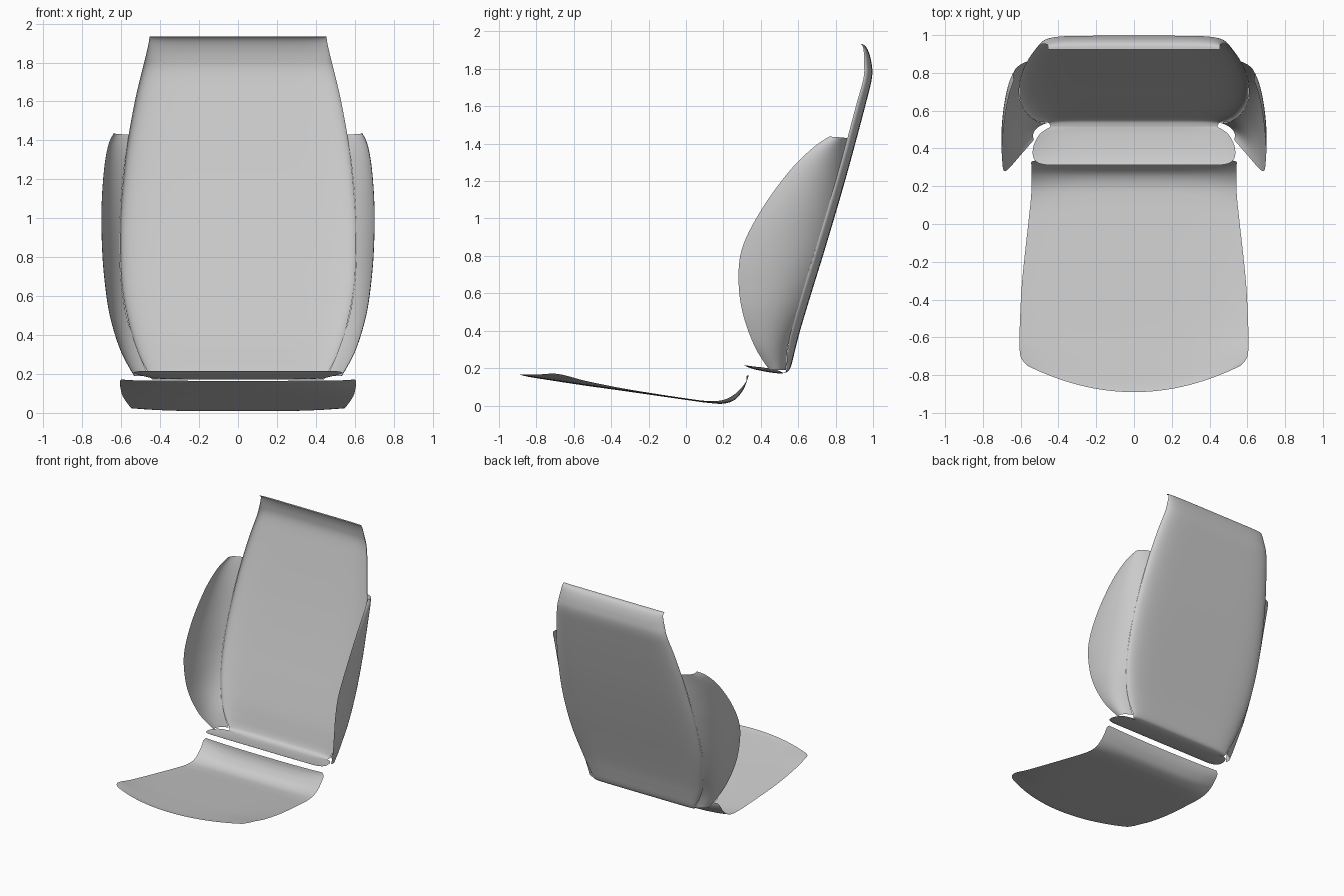
import bpy, math


def spline(rows, t):
    """Catmull-Rom sample of a list of tuples, t in 0..1."""
    f = t * (len(rows) - 1)
    i = min(int(f), len(rows) - 2)
    f -= i
    a, b, c, d = (rows[max(0, min(len(rows) - 1, k))] for k in range(i - 1, i + 3))
    return [0.5 * (2 * q + (r - p) * f + (2 * p - 5 * q + 4 * r - s) * f * f
                   + (3 * q - p - 3 * r + s) * f ** 3) for p, q, r, s in zip(a, b, c, d)]


def surface(name, fn, nu, nv, flip=False):
    """Smooth grid surface from fn(u, v), with u and v in 0..1."""
    verts = [fn(i / nu, j / nv) for j in range(nv + 1) for i in range(nu + 1)]
    faces = []
    for j in range(nv):
        for i in range(nu):
            a = j * (nu + 1) + i
            f = (a, a + 1, a + nu + 2, a + nu + 1)
            faces.append(f[::-1] if flip else f)
    me = bpy.data.meshes.new(name)
    me.from_pydata(verts, [], faces)
    me.shade_smooth()
    ob = bpy.data.objects.new(name, me)
    bpy.context.collection.objects.link(ob)
    return ob


def across(u):
    """-1..1 with points gathered near both edges."""
    return math.sin((u - 0.5) * math.pi)


# Seat pan rows: centre y, z, half width, side sweep back, side lift
PAN = [(-0.89, 0.165, 0.565, 0.14, 0.003), (-0.84, 0.153, 0.597, 0.13, 0.018),
       (-0.74, 0.137, 0.606, 0.09, 0.025), (-0.55, 0.108, 0.604, 0.03, 0.02),
       (-0.30, 0.073, 0.592, 0, 0.012), (0.0, 0.03, 0.56, 0, 0.008),
       (0.12, 0.014, 0.547, 0, 0.010), (0.20, 0.010, 0.542, 0, 0.02),
       (0.26, 0.030, 0.543, 0, 0.03), (0.30, 0.075, 0.543, 0.005, 0.03),
       (0.32, 0.12, 0.543, 0.008, 0.02), (0.325, 0.16, 0.525, 0.01, 0.003)]


def pan(u, v):
    s = across(u)
    y, z, w, sweep, lift = spline(PAN, v)
    return (w * s, y + sweep * s * s, z + lift * s ** 4)


surface("seat_pan", pan, 40, 66)

# Backrest rows: back y, z, half width, depth of the forward turned edge
BACK = [(0.515, 0.172, 0.44, 0.004), (0.545, 0.182, 0.45, 0.012), (0.563, 0.215, 0.467, 0.025),
        (0.582, 0.29, 0.505, 0.04), (0.61, 0.40, 0.545, 0.048), (0.67, 0.60, 0.59, 0.05),
        (0.732, 0.80, 0.606, 0.05), (0.792, 1.0, 0.605, 0.05), (0.85, 1.2, 0.59, 0.05),
        (0.905, 1.4, 0.566, 0.05), (0.958, 1.6, 0.53, 0.05), (0.994, 1.75, 0.495, 0.045),
        (0.992, 1.83, 0.475, 0.04), (0.975, 1.895, 0.46, 0.025),
        (0.952, 1.928, 0.455, 0.012), (0.925, 1.933, 0.455, 0.003)]


def back(u, v):
    s = across(u)
    y, z, w, d = spline(BACK, v)
    return (w * s, y - d * (1 - math.sqrt(max(0, 1 - s ** 8))), z)


surface("backrest", back, 56, 75)

# Lower lip rows: y, z, half width, end lift
LIP = [(0.312, 0.216, 0.46, 0), (0.325, 0.208, 0.51, 0.006), (0.36, 0.195, 0.535, 0.014),
       (0.42, 0.182, 0.53, 0.02), (0.48, 0.173, 0.495, 0.018), (0.515, 0.172, 0.44, 0.006)]


def lip(u, v):
    s = across(u)
    y, z, w, lift = spline(LIP, v)
    return (w * s, y, z + lift * s ** 6)


surface("lower_lip", lip, 40, 20)

# Side wing rows: back edge x, y, z, then front edge x, y, z
WING = [(0.46, 0.535, 0.19, 0.53, 0.445, 0.19), (0.515, 0.545, 0.32, 0.60, 0.365, 0.32),
        (0.573, 0.592, 0.50, 0.655, 0.302, 0.50), (0.60, 0.645, 0.68, 0.682, 0.281, 0.68),
        (0.608, 0.697, 0.85, 0.695, 0.303, 0.85), (0.603, 0.757, 1.05, 0.698, 0.405, 1.05),
        (0.586, 0.814, 1.25, 0.685, 0.55, 1.25), (0.568, 0.850, 1.38, 0.663, 0.675, 1.375),
        (0.562, 0.862, 1.43, 0.635, 0.765, 1.438)]

for side, name in ((-1, "left_wing"), (1, "right_wing")):
    def wing(u, v):
        bx, by, bz, fx, fy, fz = spline(WING, v)
        # quarter-turn section that leaves the backrest outward, then runs forward
        cx, cy = fx + 0.022, by + (fy - by) * 0.35
        p, q, r = (1 - u) ** 2, 2 * u * (1 - u), u * u
        return (side * (p * bx + q * cx + r * fx), p * by + q * cy + r * fy, bz + (fz - bz) * u)
    surface(name, wing, 20, 56, flip=side > 0)
